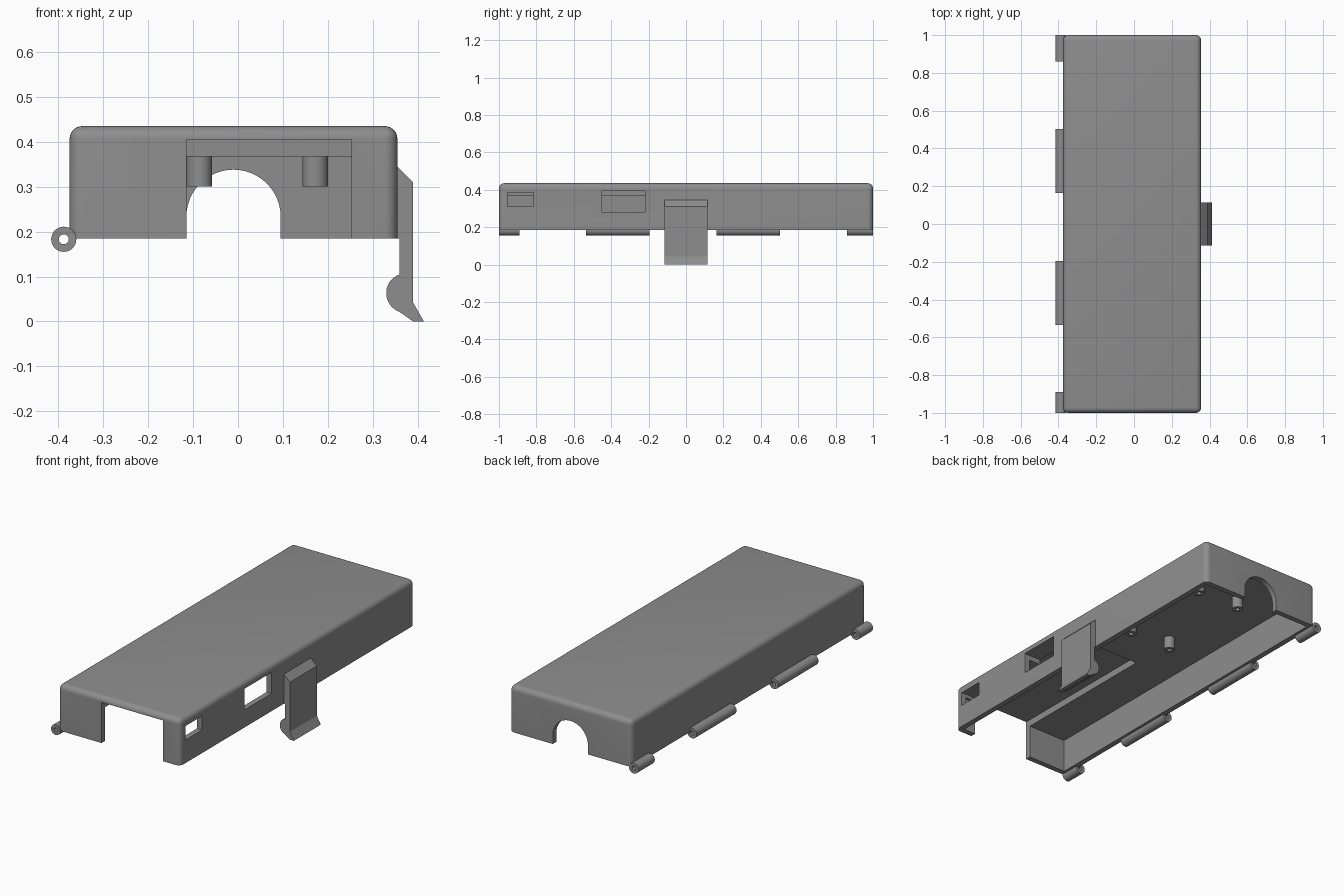
import bpy, bmesh, math
from mathutils import Vector

if "Cube" in bpy.data.objects:
    bpy.data.objects.remove(bpy.data.objects["Cube"])

grey = bpy.data.materials.new("mid grey")
grey.diffuse_color = (0.27, 0.27, 0.27, 1)
grey.use_nodes = True
grey.node_tree.nodes["Principled BSDF"].inputs["Base Color"].default_value = grey.diffuse_color


def make(name, bm, helper=False):
    bmesh.ops.recalc_face_normals(bm, faces=bm.faces)
    me = bpy.data.meshes.new(name)
    bm.to_mesh(me)
    bm.free()
    ob = bpy.data.objects.new(name, me)
    bpy.context.collection.objects.link(ob)
    me.materials.append(grey)
    ob.hide_render = helper
    if helper:
        ob.hide_set(True)
    return ob


def box(name, x, y, z, helper=False):
    bm = bmesh.new()
    bmesh.ops.create_cube(bm, size=1)
    for v in bm.verts:
        v.co = Vector([(r[0] + r[1]) / 2 + c * (r[1] - r[0]) for r, c in zip((x, y, z), v.co)])
    return make(name, bm, helper)


def extrude_y(name, profile, y0, y1, helper=False):
    """Prism along y from an (x, z) outline."""
    bm = bmesh.new()
    f = bm.faces.new([bm.verts.new((x, y0, z)) for x, z in profile])
    r = bmesh.ops.extrude_face_region(bm, geom=[f])
    bmesh.ops.translate(bm, vec=(0, y1 - y0, 0),
                        verts=[v for v in r["geom"] if isinstance(v, bmesh.types.BMVert)])
    return make(name, bm, helper)


def tube(name, centre, axis, length, outer, inner, n=32):
    """Hollow cylinder starting at centre and running along 'y' or 'z'."""
    bm = bmesh.new()
    rings = []
    for r, h in ((outer, 0), (outer, length), (inner, length), (inner, 0)):
        ring = []
        for i in range(n):
            a = 2 * math.pi * i / n
            p = (r * math.cos(a), h, r * math.sin(a)) if axis == "y" else (r * math.cos(a), r * math.sin(a), h)
            ring.append(bm.verts.new(Vector(centre) + Vector(p)))
        rings.append(ring)
    for k in range(4):
        a, b = rings[k], rings[(k + 1) % 4]
        for i in range(n):
            j = (i + 1) % n
            bm.faces.new((a[i], a[j], b[j], b[i]))
    return make(name, bm)


def smooth(ob):
    bpy.ops.object.select_all(action="DESELECT")
    ob.select_set(True)
    bpy.context.view_layer.objects.active = ob
    bpy.ops.object.shade_smooth_by_angle(angle=math.radians(35))


# Outer block with rounded top and vertical edges
X0, X1, Z0, Z1 = -0.375, 0.355, 0.185, 0.435
WALL, CEIL = 0.03, 0.367
cover = box("cover", (X0, X1), (-1, 1), (Z0, Z1))
bm = bmesh.new()
bm.from_mesh(cover.data)
edges = [e for e in bm.edges if max(v.co.z for v in e.verts) > Z1 - 0.01]
bmesh.ops.bevel(bm, geom=edges, offset=0.028, segments=6, profile=0.5, affect="EDGES")
bm.to_mesh(cover.data)
bm.free()

# Cavity, front bay with opening, side windows and back arch
arch = [(-0.115, 0.1), (0.095, 0.1)] + [
    (-0.01 + 0.105 * math.cos(math.pi * i / 24), 0.233 + 0.105 * math.sin(math.pi * i / 24)) for i in range(25)]
cutters = [
    box("cavity_cutter", (X0 + WALL, X1 - WALL), (-1 + WALL, 1 - WALL), (0.1, CEIL), True),
    box("front_bay_cutter", (-0.115, 0.253), (-1.1, -0.12), (0.1, 0.405), True),
    box("small_window_cutter", (0.26, 0.5), (-0.955, -0.815), (0.31, 0.385), True),
    box("large_window_cutter", (0.24, 0.5), (-0.45, -0.22), (0.28, 0.394), True),
    extrude_y("back_arch_cutter", arch, 0.9, 1.1, True),
]
for c in cutters:
    m = cover.modifiers.new(c.name, "BOOLEAN")
    m.operation, m.object, m.solver = "DIFFERENCE", c, "EXACT"
bpy.context.view_layer.update()
cut = bpy.data.meshes.new_from_object(cover.evaluated_get(bpy.context.evaluated_depsgraph_get()))
cover.modifiers.clear()
cover.data = cut
for c in cutters:
    bpy.data.objects.remove(c)
smooth(cover)

# Hinge knuckles along the left edge
for y0, y1 in ((-1, -0.89), (-0.535, -0.195), (0.163, 0.503), (0.86, 1)):
    smooth(tube("hinge_knuckle", (-0.388, y0, 0.183), "y", y1 - y0, 0.028, 0.011))

# Screw posts under the ceiling
for x in (-0.086, 0.172):
    for y in (0.18, 0.725):
        smooth(tube("screw_post", (x, y, 0.30), "z", CEIL - 0.30 + 0.005, 0.0285, 0.012))

# Latch tongue on the right side, with its catch bump
latch = [(0.35, 0.347), (0.357, 0.343), (0.39, 0.31), (0.39, 0.042), (0.414, 0), (0.39, 0), (0.36, 0.021),
         (0.36, 0.185), (0.35, 0.185)]
extrude_y("latch_tongue", latch, -0.115, 0.115)
bump = [(0.374 + 0.044 * math.cos(math.radians(a)), 0.063 + 0.044 * math.sin(math.radians(a)))
        for a in range(105, 256, 10)]
smooth(extrude_y("latch_bump", bump, -0.115, 0.115))
